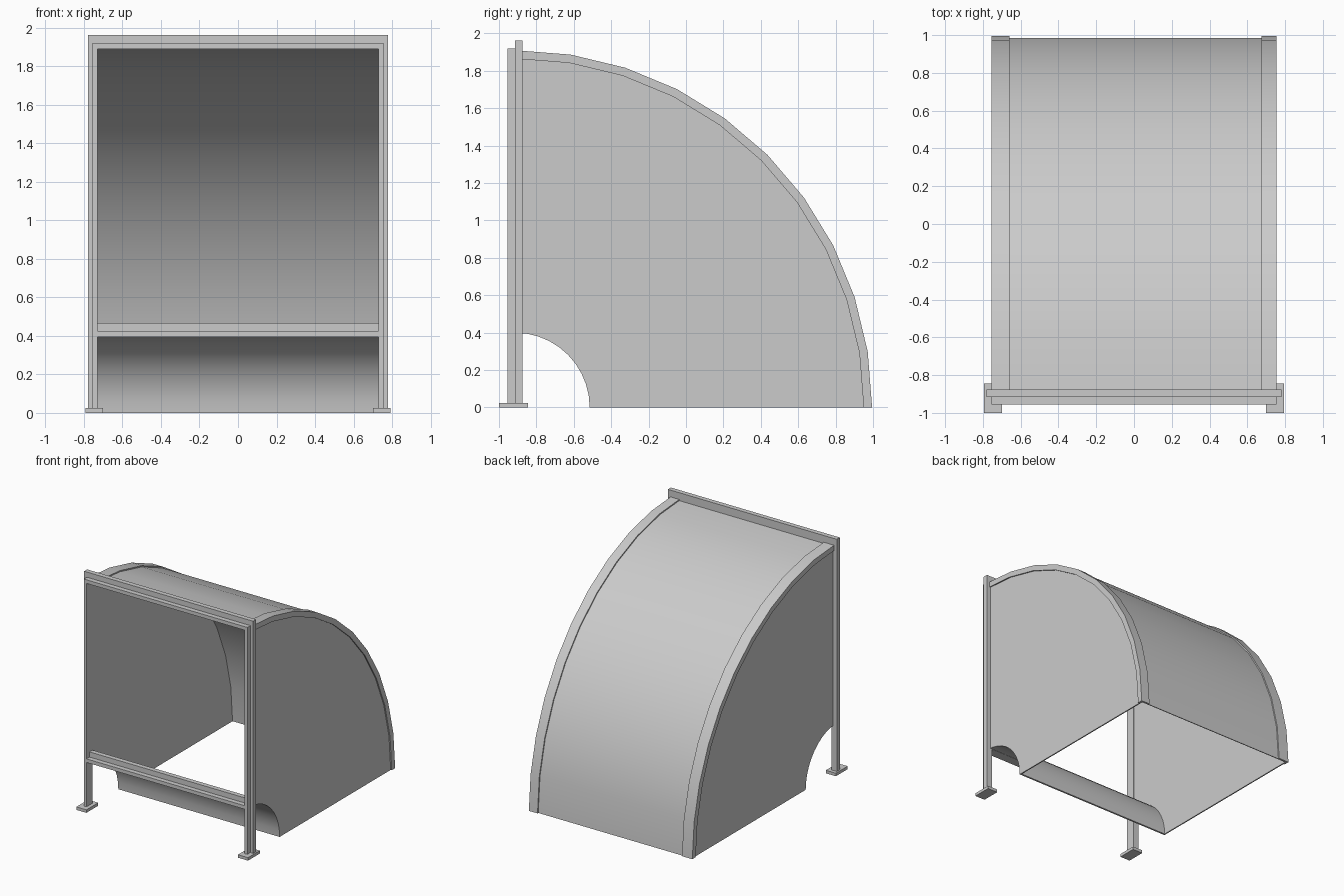
import bpy, bmesh
from math import sin, cos, pi

if "Cube" in bpy.data.objects:
    bpy.data.objects.remove(bpy.data.objects["Cube"])

CY = -0.915   # centre of both arcs, on the ground
SEG = 10


def finish(name, bm):
    bmesh.ops.recalc_face_normals(bm, faces=bm.faces)
    me = bpy.data.meshes.new(name)
    bm.to_mesh(me)
    bm.free()
    ob = bpy.data.objects.new(name, me)
    bpy.context.collection.objects.link(ob)
    return ob


def box(name, x0, x1, y0, y1, z0, z1):
    bm = bmesh.new()
    bmesh.ops.create_cube(bm, size=1)
    for v in bm.verts:
        v.co = ((x0 + x1) / 2 + v.co.x * (x1 - x0),
                (y0 + y1) / 2 + v.co.y * (y1 - y0),
                (z0 + z1) / 2 + v.co.z * (z1 - z0))
    return finish(name, bm)


def arc(name, profile):
    """Sweep a closed (x, radius) profile through a quarter turn."""
    bm = bmesh.new()
    rings = []
    for i in range(SEG + 1):
        a = pi / 2 * i / SEG
        rings.append([bm.verts.new((x, CY + r * cos(a), r * sin(a))) for x, r in profile])
    n = len(profile)
    for a, b in zip(rings, rings[1:]):
        for j in range(n):
            bm.faces.new((a[j], a[(j + 1) % n], b[(j + 1) % n], b[j]))
    bm.faces.new(rings[0])
    bm.faces.new(rings[-1][::-1])
    ob = finish(name, bm)
    bpy.ops.object.select_all(action='DESELECT')
    bpy.context.view_layer.objects.active = ob
    ob.select_set(True)
    bpy.ops.object.shade_smooth_by_angle(angle=0.5)
    return ob


def band(x0, x1, r0, r1):
    return [(x0, r0), (x1, r0), (x1, r1), (x0, r1)]


# curved sheets
arc("curved_cover", band(-0.66, 0.675, 1.893, 1.90))
arc("lower_curved_panel", band(-0.745, 0.745, 0.40, 0.415))

# side walls, angle trims, posts and feet
for side, s, inner in (("left", -1, 0.66), ("right", 1, 0.675)):
    def span(a, b):
        return sorted((s * a, s * b))
    arc(side + "_side_wall", band(*span(0.735, 0.745), 0.413, 1.895))
    arc(side + "_edge_trim", [(s * x, r) for x, r in (
        (inner, 1.893), (inner, 1.91), (0.755, 1.91),
        (0.755, 1.865), (0.745, 1.865), (0.745, 1.893))])
    box(side + "_post", *span(0.73, 0.78), -0.915, -0.875, 0, 1.963)
    box(side + "_post_front_rib", *span(0.73, 0.755), -0.955, -0.915, 0, 1.92)
    box(side + "_foot", *span(0.70, 0.793), -1.0, -0.845, 0, 0.025)

# stepped horizontal bars of the front frame
for name, z, wide, rib in (("top_bar", 1.89, 0.78, 0.755), ("cross_bar", 0.395, 0.73, 0.73)):
    box(name, -wide, wide, -0.915, -0.875, z, z + 0.073)
    box(name + "_front_rib", -rib, rib, -0.955, -0.915, z, z + 0.03)
